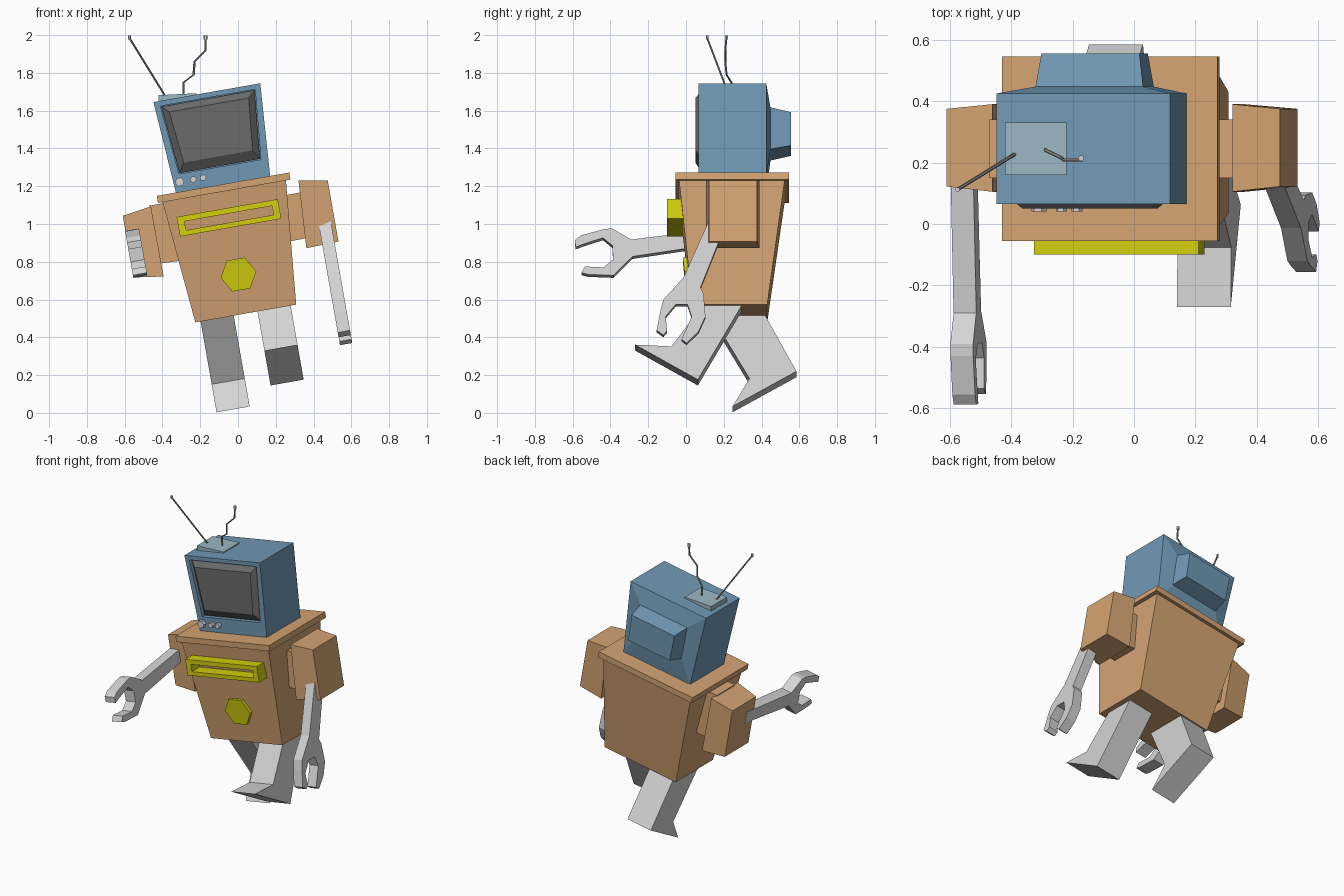
import bpy, bmesh, math

cube = bpy.data.objects.get("Cube")
if cube:
    bpy.data.objects.remove(cube, do_unlink=True)

TILT = math.radians(10)      # the whole figure leans sideways
C, S = math.cos(TILT), math.sin(TILT)
MID = 0.132                  # centre line in the leaning frame


def material(name, rgb):
    lin = [c / 12.92 if c <= 0.04045 else ((c + 0.055) / 1.055) ** 2.4 for c in rgb]
    m = bpy.data.materials.new(name)
    m.use_nodes = True
    m.diffuse_color = (*lin, 1)
    m.node_tree.nodes["Principled BSDF"].inputs["Base Color"].default_value = (*lin, 1)
    return m


ORANGE = material("tan orange", (0.83, 0.64, 0.45))
BLUE = material("steel blue", (0.44, 0.60, 0.71))
PALE = material("pale blue", (0.61, 0.72, 0.77))
YELLOW = material("yellow", (0.83, 0.81, 0.05))
GREY = material("light grey", (0.83, 0.83, 0.83))
METAL = material("mid grey", (0.58, 0.58, 0.57))
DARK = material("screen grey", (0.42, 0.42, 0.42))


def loft(name, rings, mat, tilt=True, caps=True):
    """Skin a series of equal-length rings; tilt puts the part in the leaning frame."""
    bm = bmesh.new()
    rows = [[bm.verts.new(p) for p in r] for r in rings]
    n = len(rows[0])
    for a, b in zip(rows, rows[1:]):
        for i in range(n):
            j = (i + 1) % n
            bm.faces.new((a[i], a[j], b[j], b[i]))
    if caps:
        bm.faces.new(rows[0])
        bm.faces.new(rows[-1])
    else:
        for i in range(n):
            j = (i + 1) % n
            bm.faces.new((rows[-1][i], rows[-1][j], rows[0][j], rows[0][i]))
    bmesh.ops.recalc_face_normals(bm, faces=bm.faces)
    me = bpy.data.meshes.new(name)
    bm.to_mesh(me)
    bm.free()
    me.materials.append(mat)
    ob = bpy.data.objects.new(name, me)
    bpy.context.collection.objects.link(ob)
    if tilt:
        ob.rotation_euler.y = -TILT
    return ob


def level(half, y0, y1, z):
    """Horizontal rectangle on the centre line."""
    return [(MID - half, y0, z), (MID + half, y0, z), (MID + half, y1, z), (MID - half, y1, z)]


def upright(y, bottom, top, z0, z1):
    """Upright trapezium facing front, given its bottom and top half widths."""
    return [(MID - bottom, y, z0), (MID + bottom, y, z0), (MID + top, y, z1), (MID - top, y, z1)]


def slab(name, profile, u, half, mat):
    """Side profile (y, height on its left face) given thickness across the body."""
    pts = [(y, (z - (u + half) * S) / C) for y, z in profile]
    return loft(name, [[(u + d, y, w) for y, w in pts] for d in (-half, half)], mat)


def disc(name, u, w, r, y0, y1, mat, lean=0.0):
    """Six-sided disc facing front."""
    ang = [math.pi / 3 * i for i in range(6)]
    return loft(name, [[(u + r * math.cos(a), y - lean * r * math.sin(a), w + r * math.sin(a))
                        for a in ang] for y in (y0, y1)], mat)


def rod(name, path, r, mat):
    """Thin six-sided rod along a path."""
    ang = [math.pi / 3 * i for i in range(6)]
    return loft(name, [[(x + r * math.cos(a), y + r * math.sin(a), z) for a in ang]
                       for x, y, z in path], mat, tilt=False)


# Torso and collar
loft("torso", [level(0.271, 0.035, 0.43, 0.511), level(0.332, -0.037, 0.523, 1.172)], ORANGE)
loft("collar", [level(0.356, -0.055, 0.545, 1.168), level(0.356, -0.055, 0.545, 1.206)], ORANGE)

# Chest slot frame and belly button
outer, inner = (-0.14, 0.404, 0.973, 1.078), (-0.103, 0.368, 1.0, 1.048)


def rect(b, y):
    return [(b[0], y, b[2]), (b[1], y, b[2]), (b[1], y, b[3]), (b[0], y, b[3])]


loft("chest_slot", [rect(outer, 0.02), rect(outer, -0.1), rect(inner, -0.1), rect(inner, 0.02)],
     YELLOW, caps=False)
disc("belly_button", 0.13, 0.721, 0.096, 0.04, -0.008, YELLOW, lean=0.11)

# Television head: recessed opening in front, tube housing behind
loft("head", [upright(0.10, 0.22, 0.255, 1.30, 1.671),
              upright(0.065, 0.22, 0.255, 1.30, 1.671),
              upright(0.065, 0.253, 0.287, 1.20, 1.698),
              upright(0.425, 0.253, 0.287, 1.20, 1.698),
              upright(0.447, 0.174, 0.178, 1.364, 1.588),
              upright(0.555, 0.158, 0.162, 1.386, 1.565)], BLUE)
loft("screen", [upright(0.102, 0.216, 0.25, 1.304, 1.667),
                upright(0.085, 0.216, 0.25, 1.304, 1.667),
                upright(0.05, 0.185, 0.213, 1.355, 1.632)], DARK)
for i, (u, r) in enumerate([(-0.092, 0.025), (-0.018, 0.018), (0.034, 0.018)]):
    disc(f"knob_{i + 1}", u, 1.258, r, 0.08, 0.04, GREY)

# Antenna base, rods and tips
loft("antenna_base", [[(-0.42, y, 1.645), (-0.22, y, 1.66), (-0.22, y, 1.692), (-0.42, y, 1.682)]
                      for y in (0.16, 0.33)], PALE, tilt=False)
straight = [(-0.384, 0.23, 1.675), (-0.575, 0.112, 1.985)]
bent = [(-0.288, 0.243, 1.68), (-0.288, 0.24, 1.75), (-0.235, 0.215, 1.79),
        (-0.23, 0.208, 1.86), (-0.172, 0.208, 1.918), (-0.172, 0.214, 1.985)]
for name, path, r, tip in (("straight", straight, 0.006, 0.008), ("bent", bent, 0.006, 0.010)):
    rod(name + "_antenna", path, r, METAL)
    x, y, z = path[-1]
    rod(name + "_antenna_tip", [(x, y, z - 0.008), (x, y, z + 0.012)], tip, GREY)


# Shoulders: front outline, narrower in depth on the outer side
def block(name, pts, y_in, y_out):
    """Points run inner top, outer top, outer bottom, inner bottom."""
    depth = (y_in, y_out, y_out, y_in)
    loft(name, [[(x, d[k], z) for (x, z), d in zip(pts, depth)] for k in (0, 1)],
         ORANGE, tilt=False)


IN, OUT, PIN = (0.105, 0.39), (0.122, 0.375), (0.15, 0.34)
block("left_shoulder", [(0.32, 1.23), (0.475, 1.23), (0.532, 0.907), (0.362, 0.872)], IN, OUT)
block("left_joint", [(0.2, 1.143), (0.335, 1.168), (0.375, 0.927), (0.24, 0.902)], PIN, PIN)
block("right_shoulder", [(-0.461, 1.093), (-0.61, 1.043), (-0.553, 0.717), (-0.394, 0.722)], IN, OUT)
block("right_joint", [(-0.32, 1.123), (-0.47, 1.097), (-0.42, 0.79), (-0.27, 0.81)], PIN, PIN)

# Arms with open claws
slab("right_arm", [(0.2, 0.977), (-0.29, 0.918), (-0.39, 0.976), (-0.43, 0.974), (-0.555, 0.94),
                   (-0.588, 0.915), (-0.585, 0.878), (-0.545, 0.893), (-0.44, 0.927),
                   (-0.39, 0.886), (-0.386, 0.812), (-0.437, 0.77), (-0.535, 0.775),
                   (-0.553, 0.742), (-0.52, 0.733), (-0.384, 0.728), (-0.283, 0.828),
                   (0.2, 0.9)], -0.384, 0.0375, GREY)
slab("left_arm", [(0.122, 1.02), (-0.013, 0.717), (-0.12, 0.60), (-0.135, 0.542),
                  (-0.156, 0.437), (-0.12, 0.412), (-0.1, 0.435), (-0.108, 0.51),
                  (-0.055, 0.574), (0.008, 0.574), (0.03, 0.51), (-0.008, 0.425),
                  (-0.024, 0.39), (0.003, 0.37), (0.066, 0.43), (0.103, 0.51),
                  (0.093, 0.632), (0.077, 0.664), (0.17, 0.897), (0.215, 1.0)],
     0.627, 0.033, GREY)

# Striding legs with wedge feet
slab("left_leg", [(0.116, 0.606), (-0.077, 0.352), (-0.27, 0.361), (0.063, 0.176),
                  (0.317, 0.606)], 0.284, 0.089, GREY)
slab("right_leg", [(0.11, 0.553), (0.21, 0.39), (0.336, 0.182), (0.246, 0.034),
                   (0.585, 0.22), (0.395, 0.56)], -0.022, 0.089, GREY)
